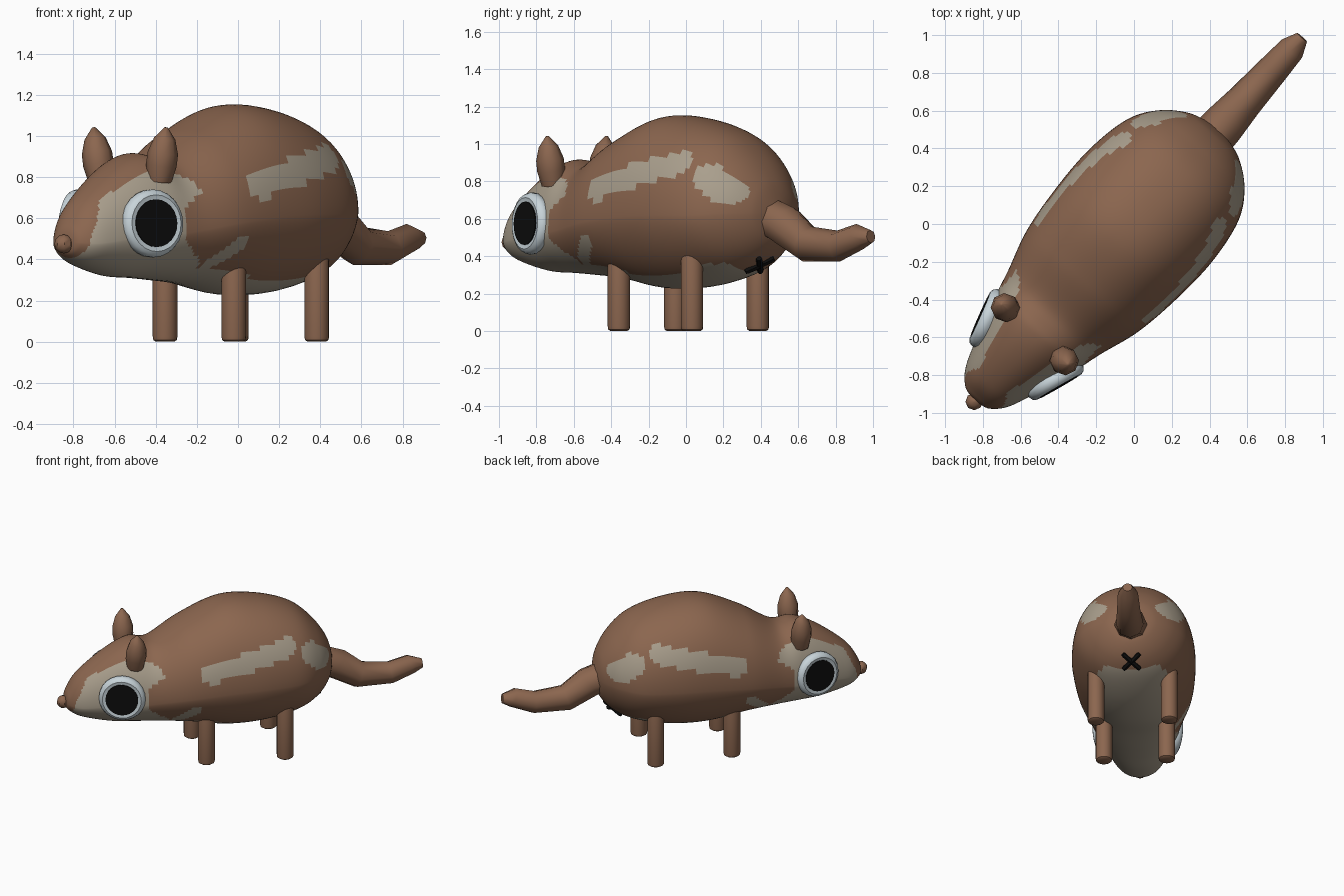
import bpy, bmesh, math
from mathutils import Matrix, Vector

if "Cube" in bpy.data.objects:
    bpy.data.objects.remove(bpy.data.objects["Cube"])

# The animal is designed facing -y, then everything is turned to its diagonal stance
STANCE = Matrix.Rotation(math.radians(-42), 4, 'Z')


def material(name, rgb):
    m = bpy.data.materials.new(name)
    m.use_nodes = True
    m.diffuse_color = (*rgb, 1)
    m.node_tree.nodes["Principled BSDF"].inputs["Base Color"].default_value = (*rgb, 1)
    return m


brown = material("brown fur", (.26, .133, .078))
cream = material("pale fur", (.40, .345, .265))
white = material("eye white", (.58, .66, .70))
black = material("black", (.004, .004, .004))


def loft(name, rings, mats, angle=40, rule=None):
    """Skin a list of point rings, cap both ends, colour faces by a rule."""
    bm = bmesh.new()
    loops = [[bm.verts.new(p) for p in ring] for ring in rings]
    n = len(loops[0])
    for a, b in zip(loops, loops[1:]):
        for i in range(n):
            j = (i + 1) % n
            bm.faces.new((a[i], a[j], b[j], b[i]))
    bm.faces.new(loops[0][::-1])
    bm.faces.new(loops[-1])
    bmesh.ops.recalc_face_normals(bm, faces=bm.faces)
    if rule:
        for f in bm.faces:
            f.material_index = rule(f.calc_center_median())
    mesh = bpy.data.meshes.new(name)
    bm.to_mesh(mesh)
    bm.free()
    mesh.transform(STANCE)
    for m in mats:
        mesh.materials.append(m)
    obj = bpy.data.objects.new(name, mesh)
    bpy.context.collection.objects.link(obj)
    bpy.ops.object.select_all(action='DESELECT')
    obj.select_set(True)
    bpy.context.view_layer.objects.active = obj
    bpy.ops.object.shade_smooth_by_angle(angle=math.radians(angle))
    return obj


def circle(r, h, seg):
    return [Vector((r * math.cos(math.tau * i / seg), r * math.sin(math.tau * i / seg), h))
            for i in range(seg)]


def lathe(name, profile, place, mat, seg=16, angle=40):
    """Turn a (radius, height) profile around its own z, then place it."""
    return loft(name, [[place @ p for p in circle(r, h, seg)] for r, h in profile], [mat], angle)


def spline(a, b, c, d, t):
    return b + .5 * t * (c - a + t * (2 * a - 5 * b + 4 * c - d + t * (3 * (b - c) + d - a)))


# Body stations: length, half width, bottom, top, height of widest point
BODY = [Vector(row) for row in (
    (-1.255, .03, .46, .51, .485), (-1.235, .09, .42, .57, .48), (-1.15, .16, .37, .69, .48),
    (-.95, .235, .32, .84, .51), (-.78, .29, .31, .915, .52), (-.63, .33, .3, .90, .54),
    (-.4, .4, .28, 1.03, .58), (-.12, .435, .23, 1.145, .61), (.14, .44, .235, 1.135, .62),
    (.38, .40, .285, 1.06, .62), (.53, .31, .355, .94, .63), (.63, .18, .46, .80, .63),
    (.67, .05, .58, .67, .63))]


def body_ring(station, seg=80):
    y, w, low, high, mid = station
    ring = []
    for i in range(seg):
        a = math.tau * i / seg
        c, s = math.cos(a), math.sin(a)
        x = w * math.copysign(abs(c) ** .92, c)
        z = mid + (high - mid) * s ** .95 if s >= 0 else mid - (mid - low) * (-s) ** 1.25
        ring.append((x, y, z))
    return ring


# Fur markings, given as outlines in (length, height) and shared by both sides
FACE = [(-1.23, .37), (-1.2, .52), (-1.12, .69), (-.97, .77), (-.82, .83), (-.63, .80),
        (-.60, .73), (-.71, .65), (-.72, .5), (-.62, .42), (-.55, .38), (-.55, .2), (-1.23, .2)]
STREAKS = [(-.29, .76, 0, .835, .065), (0, .835, .27, .895, .065),
           (.44, .83, .55, .735, .065), (-.39, .48, -.5, .37, .035)]


def inside(poly, y, z):
    hit = False
    for (ya, za), (yb, zb) in zip(poly, poly[1:] + poly[:1]):
        if (za > z) != (zb > z) and y < ya + (z - za) / (zb - za) * (yb - ya):
            hit = not hit
    return hit


def near_streak(y, z, streak):
    a, b, p = Vector(streak[:2]), Vector(streak[2:4]), Vector((y, z))
    t = max(0, min(1, (p - a).dot(b - a) / (b - a).length_squared))
    return (p - a.lerp(b, t)).length < streak[4]


def fur(p):
    belly = p.z < .36 and abs(p.x) < .25 and -1.2 < p.y < .47
    marked = belly or inside(FACE, p.y, p.z) or any(near_streak(p.y, p.z, s) for s in STREAKS)
    return int(marked)


# Body with head
stations = []
last = len(BODY) - 1
for i in range(last):
    span = [BODY[max(0, min(last, i + k))] for k in (-1, 0, 1, 2)]
    stations += [spline(*span, k / 11) for k in range(11)]
stations.append(BODY[last])
loft("body", [body_ring(s) for s in stations], [brown, cream], 60, fur)

# Tail: length, height, radius, tilt of each ring
tail = []
for y, z, r, tilt in ((.56, .61, .12, -30), (.70, .57, .115, -38), (.87, .465, .098, -18),
                      (1.10, .455, .083, 8), (1.25, .505, .072, 20), (1.33, .505, .035, 5)):
    place = Matrix.Translation((0, y, z)) @ Matrix.Rotation(math.radians(tilt - 90), 4, 'X')
    tail.append([place @ p for p in circle(r, 0, 8)])
loft("tail", tail, [brown], 50)

# Nose
BALL = [(math.sin(math.pi * k / 6), -math.cos(math.pi * k / 6)) for k in range(7)]
lathe("nose", [(max(r, .02) * .046, h * .046) for r, h in BALL],
      Matrix.Translation((0, -1.265, .475)), brown, 8)

# Paired parts
LEG = [(.045, 0), (.057, .008), (.06, .025), (.06, .40), (.05, .44), (.02, .46)]
EAR = [(.06, -.02), (.075, .06), (.074, .12), (.052, .19), (.008, .245)]
EYE = [(.14, -.05), (.165, -.02), (.165, .005), (.155, .025), (.138, .034), (.12, .03)]
PUPIL = [(.116, .028), (.116, .036)]
for side, label in ((1, "left"), (-1, "right")):
    for end, x, y in (("front", .225, -.28), ("back", .263, .28)):
        lathe(f"{end}_{label}_leg", LEG, Matrix.Translation((side * x, y, 0)), brown)
    lean = Matrix.Rotation(math.radians(side * 10), 4, 'Y')
    lathe(f"{label}_ear", EAR, Matrix.Translation((side * .195, -.785, .8)) @ lean, brown, 8, 60)
    outward = Vector((side * .95, -.31, .03)).to_track_quat('Z', 'Y').to_matrix().to_4x4()
    socket = Matrix.Translation((side * .25, -.895, .575)) @ outward
    lathe(f"{label}_eye", EYE, socket, white, 24)
    lathe(f"{label}_pupil", PUPIL, socket, black, 24)

# Crossed mark under the tail
for k, turn in enumerate((45, -45)):
    place = (Matrix.Translation((0, .53, .352)) @ Matrix.Rotation(math.radians(36), 4, 'X')
             @ Matrix.Rotation(math.radians(turn), 4, 'Z') @ Matrix.Rotation(math.pi / 2, 4, 'Y'))
    lathe(f"cross_bar_{k + 1}", [(.014, -.085), (.018, -.07), (.018, .07), (.014, .085)],
          place, black, 6)
